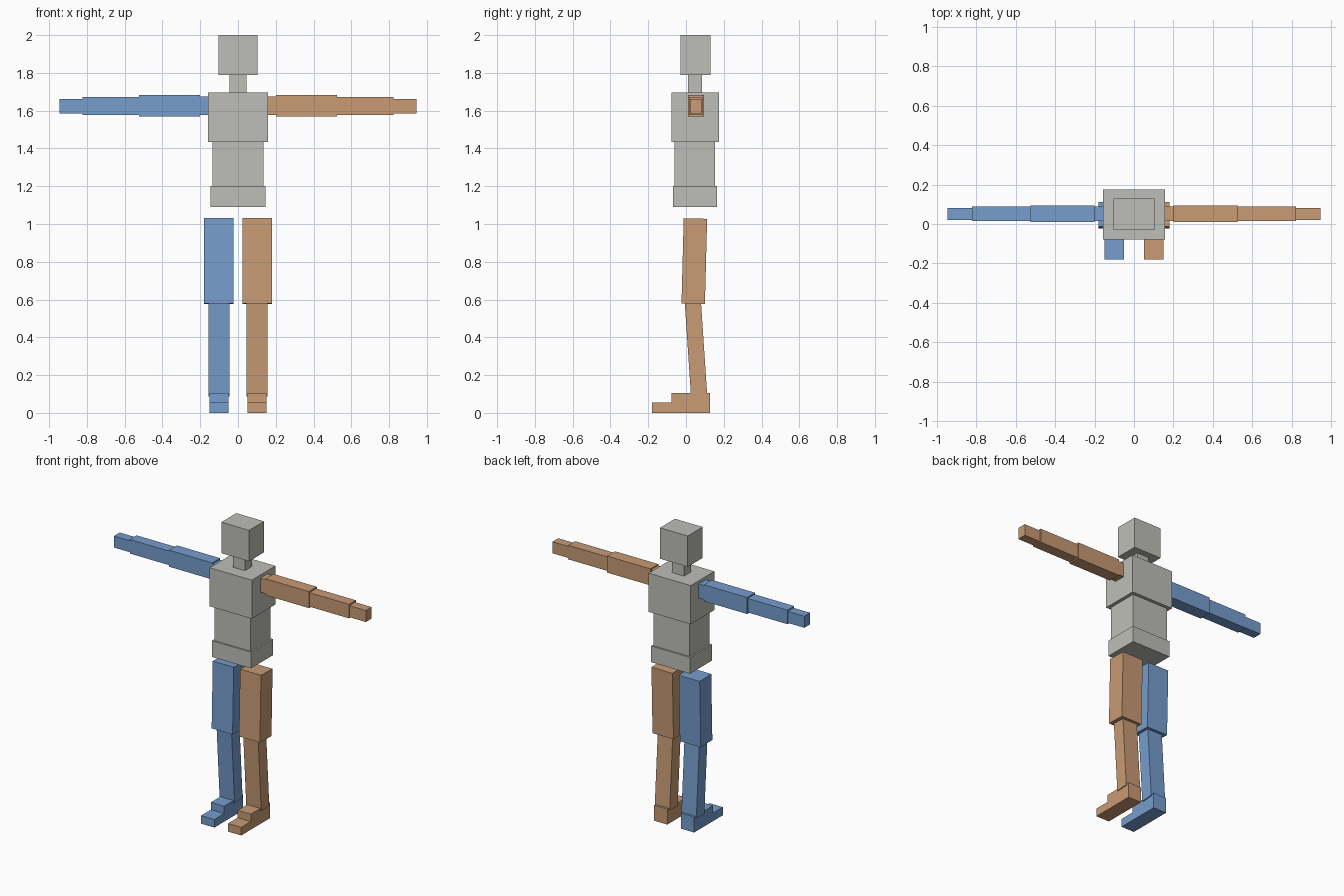
import bpy
import math
from mathutils import Matrix, Vector

cube = bpy.data.objects.get("Cube")
if cube:
    bpy.data.objects.remove(cube, do_unlink=True)


def material(name, rgb):
    mat = bpy.data.materials.new(name)
    mat.use_nodes = True
    color = (*rgb, 1)
    mat.diffuse_color = color
    mat.node_tree.nodes["Principled BSDF"].inputs["Base Color"].default_value = color
    return mat


grey = material("warm_grey", (0.515, 0.52, 0.48))
orange = material("tan_orange", (0.578, 0.328, 0.178))
blue = material("soft_blue", (0.181, 0.337, 0.61))


def box(name, mat, x, y, z, tilt=0):
    """Box between bounds, tilted about its own centre around x (degrees)."""
    bpy.ops.mesh.primitive_cube_add(size=1)
    obj = bpy.context.object
    obj.name = name
    size = [b - a for a, b in (x, y, z)]
    centre = Vector([(a + b) / 2 for a, b in (x, y, z)])
    obj.data.transform(Matrix.Rotation(math.radians(tilt), 4, 'X') @ Matrix.Diagonal((*size, 1)))
    obj.location = centre
    obj.data.materials.append(mat)
    return obj


# Trunk and head: half width, depth range, height range
trunk = {
    "pelvis": (0.146, (-0.07, 0.164), (1.09, 1.20)),
    "abdomen": (0.135, (-0.06, 0.153), (1.20, 1.433)),
    "chest": (0.158, (-0.078, 0.175), (1.433, 1.695)),
    "neck": (0.045, (0.01, 0.086), (1.695, 1.79)),
    "head": (0.104, (-0.03, 0.13), (1.79, 2.0)),
}
for name, (half, y, z) in trunk.items():
    box(name, grey, (-half, half), y, z)

# Limbs: width range on the left side, depth range, height range, tilt
limbs = {
    "shoulder": ((0.12, 0.20), (0.014, 0.09), (1.578, 1.674), 0),
    "upper_arm": ((0.20, 0.525), (0.01, 0.095), (1.57, 1.682), 0),
    "forearm": ((0.525, 0.822), (0.015, 0.088), (1.578, 1.673), 0),
    "hand": ((0.822, 0.945), (0.02, 0.082), (1.584, 1.662), 0),
    "thigh": ((0.024, 0.181), (-0.018, 0.106), (0.577, 1.029), -1.5),
    "shin": ((0.044, 0.156), (0.01, 0.096), (0.09, 0.582), 3.8),
    "foot": ((0.051, 0.15), (-0.076, 0.127), (0, 0.105), 0),
    "toes": ((0.051, 0.15), (-0.18, -0.076), (0, 0.055), 0),
}
for side, sign, mat in (("left", 1, orange), ("right", -1, blue)):
    for name, (x, y, z, tilt) in limbs.items():
        span = sorted(sign * v for v in x)
        box(f"{side}_{name}", mat, span, y, z, tilt)
